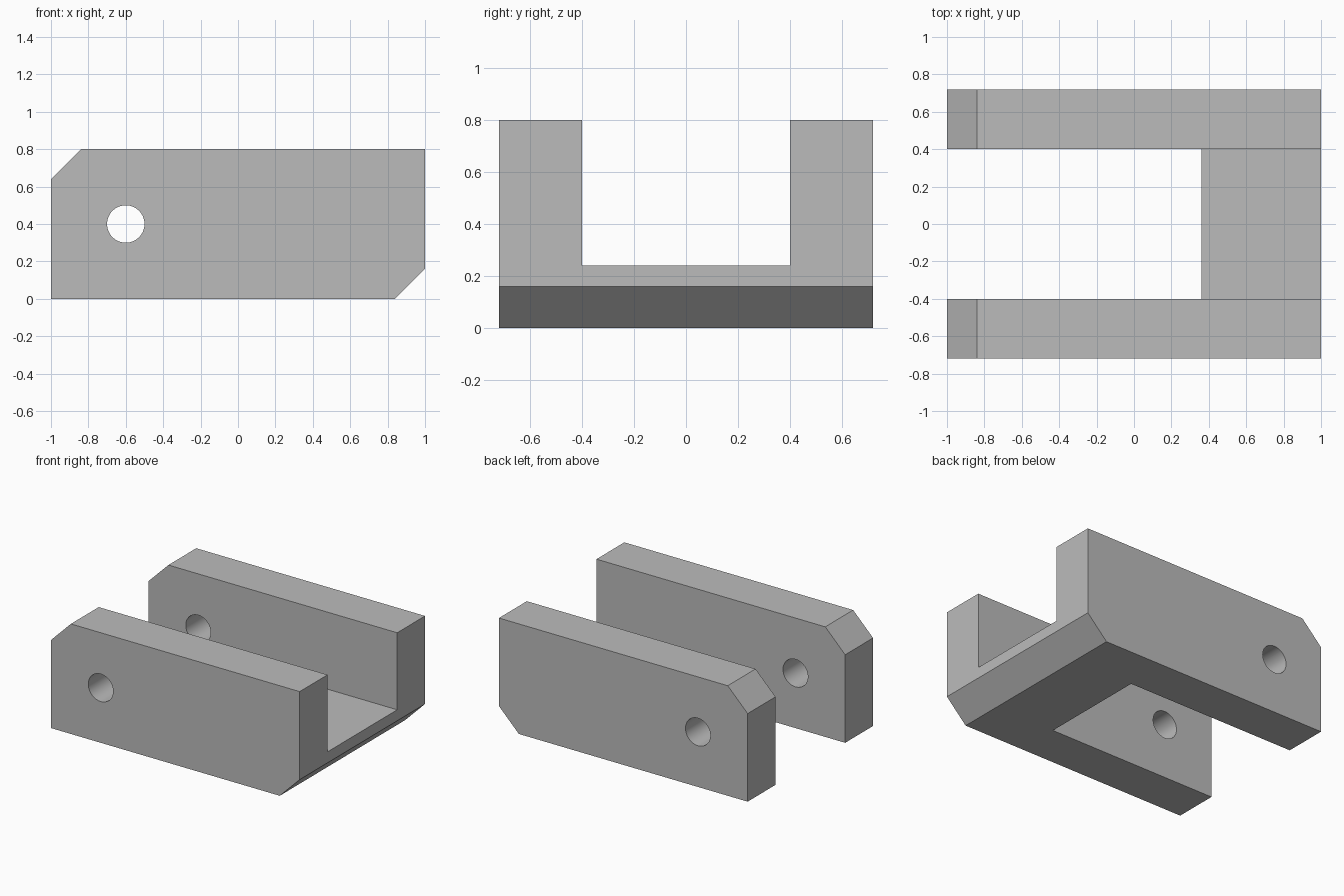
import bpy
import bmesh
import math
from mathutils import Matrix, Vector

cube = bpy.data.objects.get("Cube")
if cube:
    bpy.data.objects.remove(cube, do_unlink=True)

grey = bpy.data.materials.new("plain grey")
grey.use_nodes = True
colour = (0.5, 0.5, 0.5, 1)
grey.diffuse_color = colour
grey.node_tree.nodes["Principled BSDF"].inputs["Base Color"].default_value = colour


def make_object(name, bm):
    bmesh.ops.recalc_face_normals(bm, faces=bm.faces)
    mesh = bpy.data.meshes.new(name)
    bm.to_mesh(mesh)
    bm.free()
    mesh.materials.append(grey)
    obj = bpy.data.objects.new(name, mesh)
    bpy.context.collection.objects.link(obj)
    return obj


def extruded_profile(name, points, half_width):
    """Extrude an x-z outline symmetrically along y."""
    bm = bmesh.new()
    face = bm.faces.new([bm.verts.new((x, -half_width, z)) for x, z in points])
    grown = bmesh.ops.extrude_face_region(bm, geom=[face])
    verts = [v for v in grown["geom"] if isinstance(v, bmesh.types.BMVert)]
    bmesh.ops.translate(bm, verts=verts, vec=Vector((0, 2 * half_width, 0)))
    return make_object(name, bm)


def cut(target, cutter):
    mod = target.modifiers.new(cutter.name, "BOOLEAN")
    mod.operation = "DIFFERENCE"
    mod.solver = "EXACT"
    mod.object = cutter
    bpy.context.view_layer.objects.active = target
    bpy.ops.object.modifier_apply(modifier=mod.name)
    bpy.data.objects.remove(cutter, do_unlink=True)


# Clevis body: side outline with two chamfered corners
outline = [(-1, 0), (0.84, 0), (1, 0.16), (1, 0.8), (-0.84, 0.8), (-1, 0.64)]
clevis = extruded_profile("clevis_bracket", outline, 0.72)

# Channel between the arms, leaving the bridge plate at one end
channel = [(-1.2, -0.2), (0.36, -0.2), (0.36, 0.24), (1.2, 0.24), (1.2, 1), (-1.2, 1)]
cut(clevis, extruded_profile("channel_cutter", channel, 0.4))

# Pin hole through both arms
bm = bmesh.new()
bmesh.ops.create_cone(bm, cap_ends=True, segments=64, radius1=0.1, radius2=0.1, depth=2,
                      matrix=Matrix.Translation((-0.6, 0, 0.4))
                      @ Matrix.Rotation(math.pi / 2, 4, "X"))
cut(clevis, make_object("pin_hole_cutter", bm))

# Smooth hole walls, crisp outer edges
bpy.ops.object.select_all(action="DESELECT")
clevis.select_set(True)
bpy.context.view_layer.objects.active = clevis
bpy.ops.object.shade_smooth_by_angle(angle=math.radians(30))
